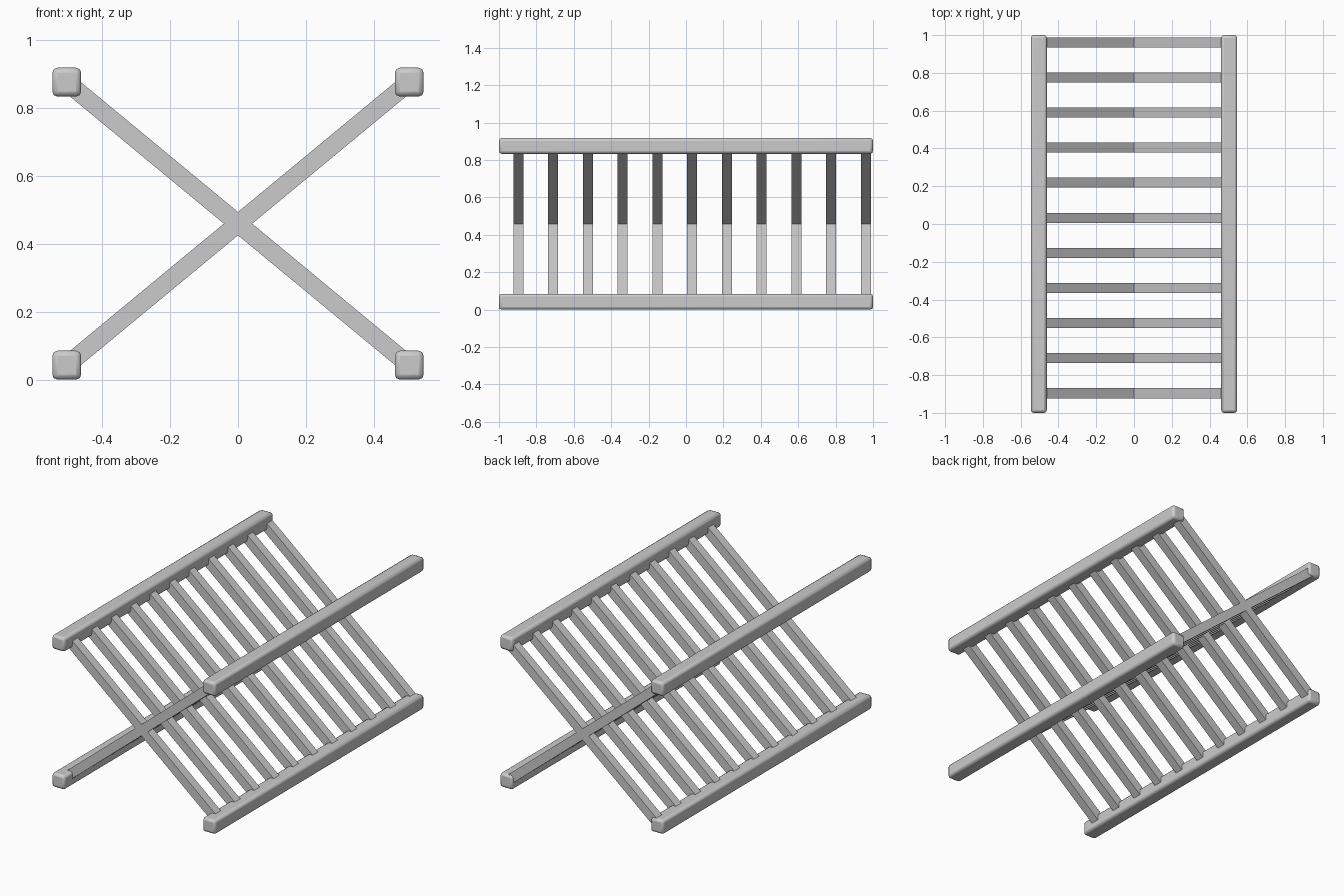
import bpy, math

if "Cube" in bpy.data.objects:
    bpy.data.objects.remove(bpy.data.objects["Cube"])

RX, ZC, RZ = 0.504, 0.459, 0.4165   # rail offsets around the crossing line
RAIL, SLAT = 0.085, 0.053           # section sizes


def bar(name, loc, size, rot_y=0.0, bevel=0.0):
    bpy.ops.mesh.primitive_cube_add(size=1, location=loc)
    ob = bpy.context.object
    ob.name = name
    ob.scale = size
    bpy.ops.object.transform_apply(location=False, rotation=False, scale=True)
    ob.rotation_euler = (0, rot_y, 0)
    if bevel:
        m = ob.modifiers.new("rounded_edges", 'BEVEL')
        m.width = bevel
        m.segments = 2
        bpy.ops.object.shade_smooth_by_angle(angle=math.radians(30))
    return ob


# Four long rails with softened edges
for sx, side in ((-1, "left"), (1, "right")):
    for sz, level in ((-1, "bottom"), (1, "top")):
        bar(f"{level}_{side}_rail", (sx * RX, 0, ZC + sz * RZ),
            (RAIL, 2.0, RAIL), bevel=0.015)

# Crossed slats, running between diagonally opposite rails
angle = math.atan2(RZ, RX)
length = 2 * math.hypot(RX, RZ)
for i in range(11):
    y = -0.896 + i * 0.1858
    for s, lean in ((-1, "rising"), (1, "falling")):
        bar(f"{lean}_slat_{i + 1}", (0, y, ZC), (length, SLAT, SLAT), rot_y=s * angle)
